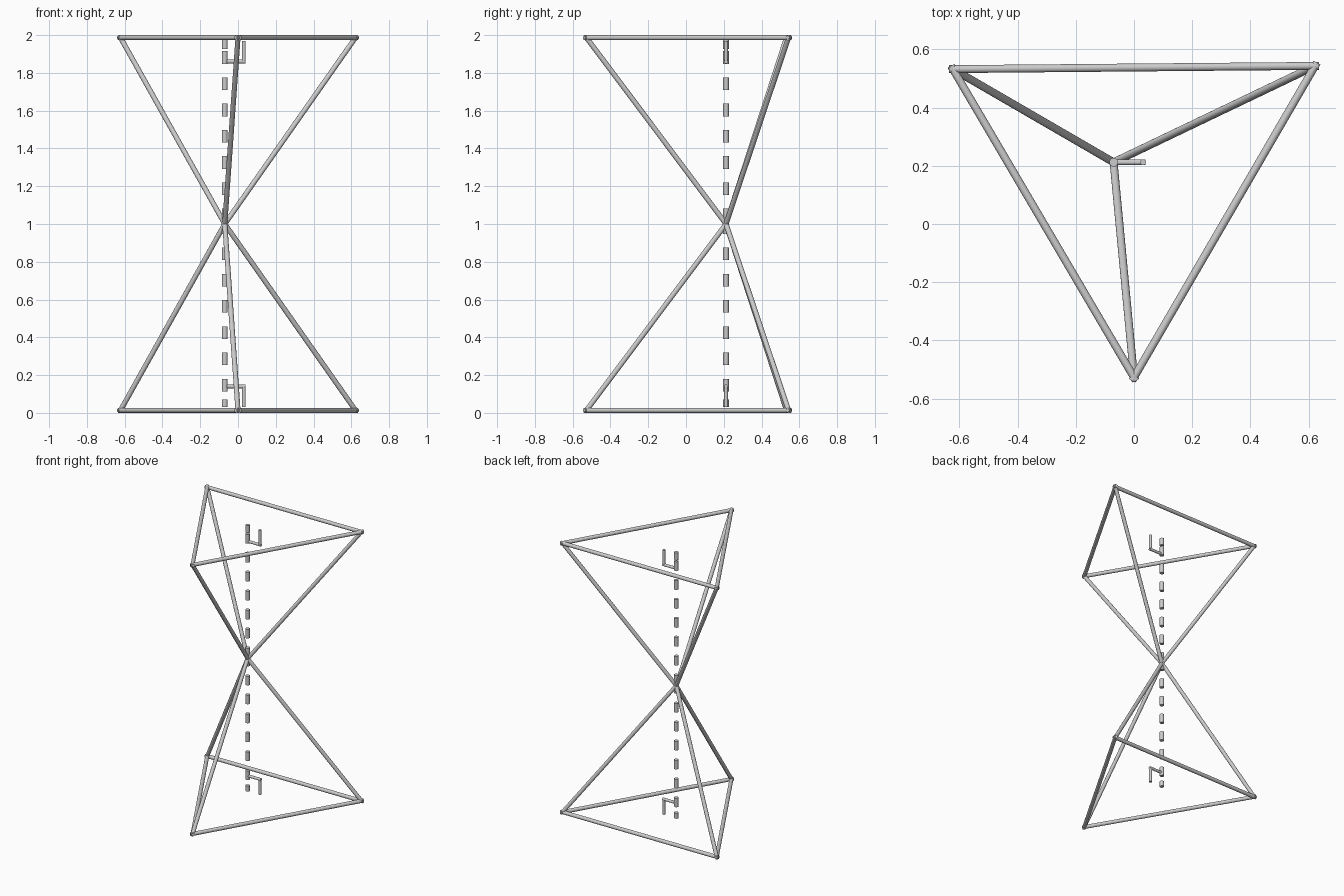
import bpy
from mathutils import Vector

if "Cube" in bpy.data.objects:
    bpy.data.objects.remove(bpy.data.objects["Cube"])

R = 0.0135                      # rod radius
APEX = Vector((-0.07, 0.212, 1.0))
CORNERS = [(-0.622, 0.532), (0.622, 0.543), (0.0, -0.527)]


def rod(name, a, b, radius=R, extend=0.0, sides=16):
    """Smooth capped cylinder running from a to b."""
    a, b = Vector(a), Vector(b)
    d = (b - a).normalized()
    a, b = a - d * extend, b + d * extend
    bpy.ops.mesh.primitive_cylinder_add(
        vertices=sides, radius=radius, depth=(b - a).length, location=(a + b) / 2)
    ob = bpy.context.object
    ob.name = name
    ob.rotation_euler = d.to_track_quat('Z', 'Y').to_euler()
    bpy.ops.object.shade_smooth_by_angle()
    return ob


# Two triangular pyramids meeting at the shared apex
for level, z in (("lower", R), ("upper", 2 - R)):
    pts = [Vector((x, y, z)) for x, y in CORNERS]
    for i, p in enumerate(pts):
        rod(f"{level}_base_edge_{i + 1}", p, pts[(i + 1) % 3], extend=0.013)
        rod(f"{level}_slant_edge_{i + 1}", p, APEX)

# Dashed height line through the apex
lower = [(0.03, 0.07)] + [(0.114 + 0.139 * k, 0.18 + 0.139 * k) for k in range(7)]
upper = [(1.926, 1.98)] + [(1.848 - 0.139 * k, 1.915 - 0.139 * k) for k in range(7)]
for i, (z0, z1) in enumerate(lower + upper):
    rod(f"height_dash_{i + 1}", (APEX.x, APEX.y, z0), (APEX.x, APEX.y, z1), 0.015)

# Right-angle markers at the foot of each height
for level, z_bar, z_end in (("lower", 0.14, 0.03), ("upper", 1.86, 1.97)):
    bend = (0.031, APEX.y, z_bar)
    rod(f"{level}_angle_mark_bar", (APEX.x, APEX.y, z_bar), bend, 0.01, extend=0.008)
    rod(f"{level}_angle_mark_post", bend, (0.031, APEX.y, z_end), 0.01)
